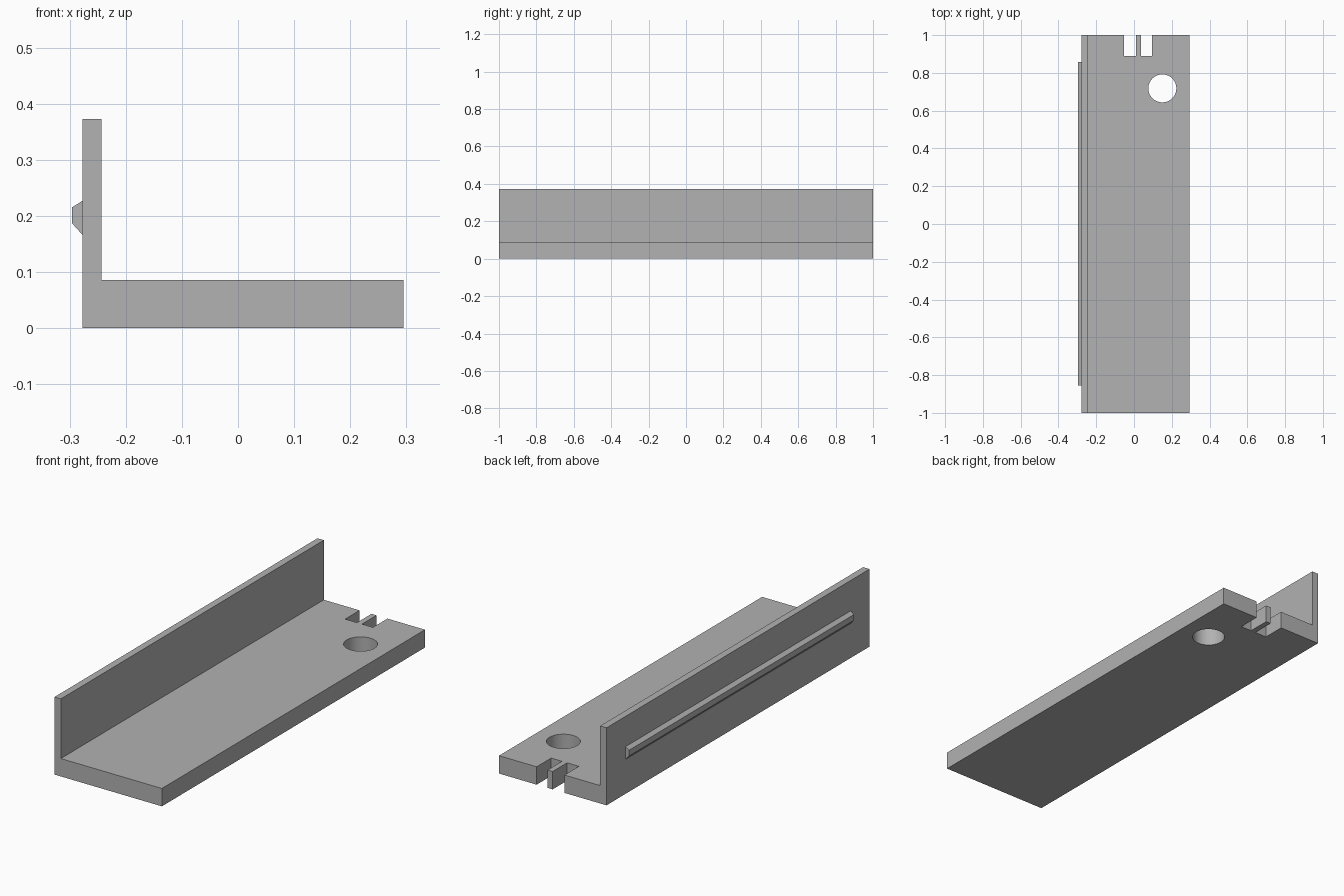
import bpy
import bmesh
from math import radians

cube = bpy.data.objects.get("Cube")
if cube:
    bpy.data.objects.remove(cube, do_unlink=True)

grey = bpy.data.materials.new("plain grey")
grey.use_nodes = True
colour = (0.445, 0.445, 0.445, 1)
grey.diffuse_color = colour
grey.node_tree.nodes["Principled BSDF"].inputs["Base Color"].default_value = colour


def extrude_profile(name, points, y0, y1):
    """Sweep an (x, z) outline along y."""
    bm = bmesh.new()
    face = bm.faces.new([bm.verts.new((x, y0, z)) for x, z in points])
    swept = bmesh.ops.extrude_face_region(bm, geom=[face])["geom"]
    bmesh.ops.translate(bm, vec=(0, y1 - y0, 0),
                        verts=[v for v in swept if isinstance(v, bmesh.types.BMVert)])
    bmesh.ops.recalc_face_normals(bm, faces=bm.faces)
    mesh = bpy.data.meshes.new(name)
    bm.to_mesh(mesh)
    bm.free()
    mesh.materials.append(grey)
    obj = bpy.data.objects.new(name, mesh)
    bpy.context.collection.objects.link(obj)
    return obj


def cut(target, cutter):
    """Subtract the cutter and delete it."""
    cutter.hide_render = True
    mod = target.modifiers.new("cut", "BOOLEAN")
    mod.operation = "DIFFERENCE"
    mod.solver = "EXACT"
    mod.object = cutter
    bpy.context.view_layer.objects.active = target
    bpy.ops.object.modifier_apply(modifier=mod.name)
    bpy.data.objects.remove(cutter, do_unlink=True)


# L-shaped body: thick base plate with a thin side wall
left, inner, right = -0.277, -0.243, 0.295
plate_top, wall_top = 0.086, 0.373
bracket = extrude_profile("angle_bracket", [
    (left, 0), (right, 0), (right, plate_top),
    (inner, plate_top), (inner, wall_top), (left, wall_top)], -1, 1)

# Two slots in the back edge, leaving a narrow tab between them
for x0, x1 in ((-0.053, 0.01), (0.037, 0.095)):
    cut(bracket, extrude_profile("slot_cutter", [
        (x0, -0.1), (x1, -0.1), (x1, 0.2), (x0, 0.2)], 0.89, 1.1))

# Round hole through the base plate
bpy.ops.mesh.primitive_cylinder_add(vertices=64, radius=0.074, depth=0.4,
                                    location=(0.15, 0.718, 0))
hole = bpy.context.object
hole.name = "hole_cutter"
hole.data.materials.append(grey)
cut(bracket, hole)

# Tapered rib along the outside of the wall
rib = extrude_profile("side_rib", [
    (left, 0.166), (-0.296, 0.187), (-0.296, 0.215), (left, 0.227)], -0.855, 0.857)

# Smooth the hole while keeping every other edge sharp
bpy.ops.object.select_all(action="DESELECT")
bracket.select_set(True)
bpy.context.view_layer.objects.active = bracket
bpy.ops.object.shade_smooth_by_angle(angle=radians(30))
